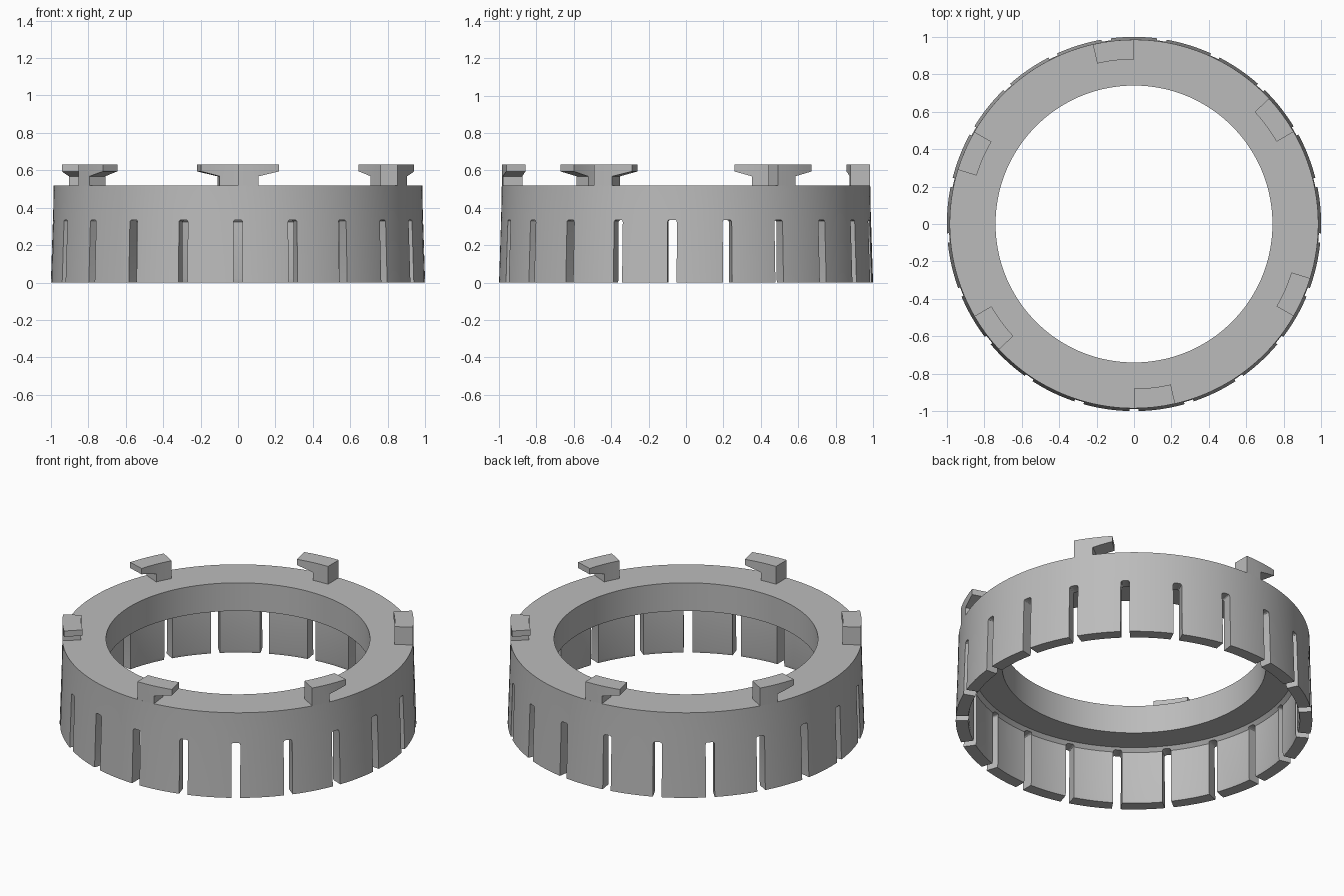
import bpy, bmesh, math
from mathutils import Matrix

if "Cube" in bpy.data.objects:
    bpy.data.objects.remove(bpy.data.objects["Cube"])

SLOTS = 21
HOOKS = 6
FRONT = -math.pi / 2

grey = bpy.data.materials.new("plain grey")
grey.use_nodes = True
grey.diffuse_color = (0.5, 0.5, 0.5, 1)
grey.node_tree.nodes["Principled BSDF"].inputs["Base Color"].default_value = (0.5, 0.5, 0.5, 1)


def finish(bm, name):
    bmesh.ops.recalc_face_normals(bm, faces=bm.faces)
    mesh = bpy.data.meshes.new(name)
    bm.to_mesh(mesh)
    bm.free()
    mesh.materials.append(grey)
    obj = bpy.data.objects.new(name, mesh)
    bpy.context.collection.objects.link(obj)
    return obj


def activate(obj):
    bpy.ops.object.select_all(action="DESELECT")
    obj.select_set(True)
    bpy.context.view_layer.objects.active = obj


def smooth(obj):
    activate(obj)
    bpy.ops.object.shade_smooth_by_angle(angle=math.radians(30))


def lathe(profile, segments):
    """Revolve a closed (radius, height) outline about z."""
    bm = bmesh.new()
    rings = []
    for i in range(segments):
        a = FRONT + math.tau * i / segments
        rings.append([bm.verts.new((r * math.cos(a), r * math.sin(a), z)) for r, z in profile])
    n = len(profile)
    for i in range(segments):
        a, b = rings[i], rings[(i + 1) % segments]
        for j in range(n):
            k = (j + 1) % n
            bm.faces.new((a[j], b[j], b[k], a[k]))
    return bm


# Collar: inward flange on top of a slightly flared skirt
collar = finish(lathe([(0.74, 0.52), (0.985, 0.52), (0.987, 0.4), (1.0, 0.0),
                       (0.93, 0.0), (0.925, 0.02), (0.925, 0.325),
                       (0.905, 0.346), (0.74, 0.346)], SLOTS * 8), "collar")

# Slot cutters: round-shouldered prisms running radially through the skirt
half, top, corner = 0.025, 0.335, 0.012
outline = [(-half, -0.1), (half, -0.1)]
for side, start in ((1, 0), (-1, 90)):
    for step in range(4):
        a = math.radians(start + step * 30)
        outline.append((side * (half - corner) + corner * math.cos(a),
                        top - corner + corner * math.sin(a)))
bm = bmesh.new()
for i in range(SLOTS):
    turn = Matrix.Rotation(math.tau * i / SLOTS, 4, "Z")
    face = bm.faces.new([bm.verts.new((x, -1.1, z)) for x, z in outline])
    ext = bmesh.ops.extrude_face_region(bm, geom=[face])
    new = [g for g in ext["geom"] if isinstance(g, bmesh.types.BMVert)]
    bmesh.ops.translate(bm, verts=new, vec=(0, 0.22, 0))
    bmesh.ops.transform(bm, matrix=turn, verts=list(set(new) | set(face.verts)))
cutter = finish(bm, "slot_cutters")
cutter.hide_render = True

cut = collar.modifiers.new("slots", "BOOLEAN")
cut.operation = "DIFFERENCE"
cut.solver = "EXACT"
cut.object = cutter
activate(collar)
bpy.ops.object.modifier_apply(modifier=cut.name)
bpy.data.objects.remove(cutter)
smooth(collar)


# Bayonet hooks: a stem with an overhanging arm, curved along the rim
def hook(index):
    bm = bmesh.new()
    base = FRONT + math.tau * index / HOOKS
    # (angle in degrees, underside height) at each section
    sections = [(0, 0.51), (3.2, 0.51), (6.4, 0.51), (6.4, 0.568), (9.6, 0.581), (12.9, 0.594)]
    inner, outer, crown = 0.88, 0.985, 0.63

    def point(deg, r, z):
        a = base + math.radians(deg)
        return bm.verts.new((r * math.cos(a), r * math.sin(a), z))

    low = [(point(d, inner, z), point(d, outer, z)) for d, z in sections]
    high = [(point(d, inner, crown), point(d, outer, crown)) for d, z in sections if z != 0.568]
    for row in (low, high):
        for (a, b), (c, d) in zip(row, row[1:]):
            bm.faces.new((a, b, d, c))
    for end in (0, -1):
        bm.faces.new((low[end][0], low[end][1], high[end][1], high[end][0]))
    for s in (0, 1):
        bm.faces.new((low[0][s], low[1][s], high[1][s], high[0][s]))
        bm.faces.new((low[1][s], low[2][s], low[3][s], high[2][s], high[1][s]))
        bm.faces.new((low[3][s], low[4][s], high[3][s], high[2][s]))
        bm.faces.new((low[4][s], low[5][s], high[4][s], high[3][s]))
    smooth(finish(bm, f"hook_{index + 1}"))


for i in range(HOOKS):
    hook(i)
